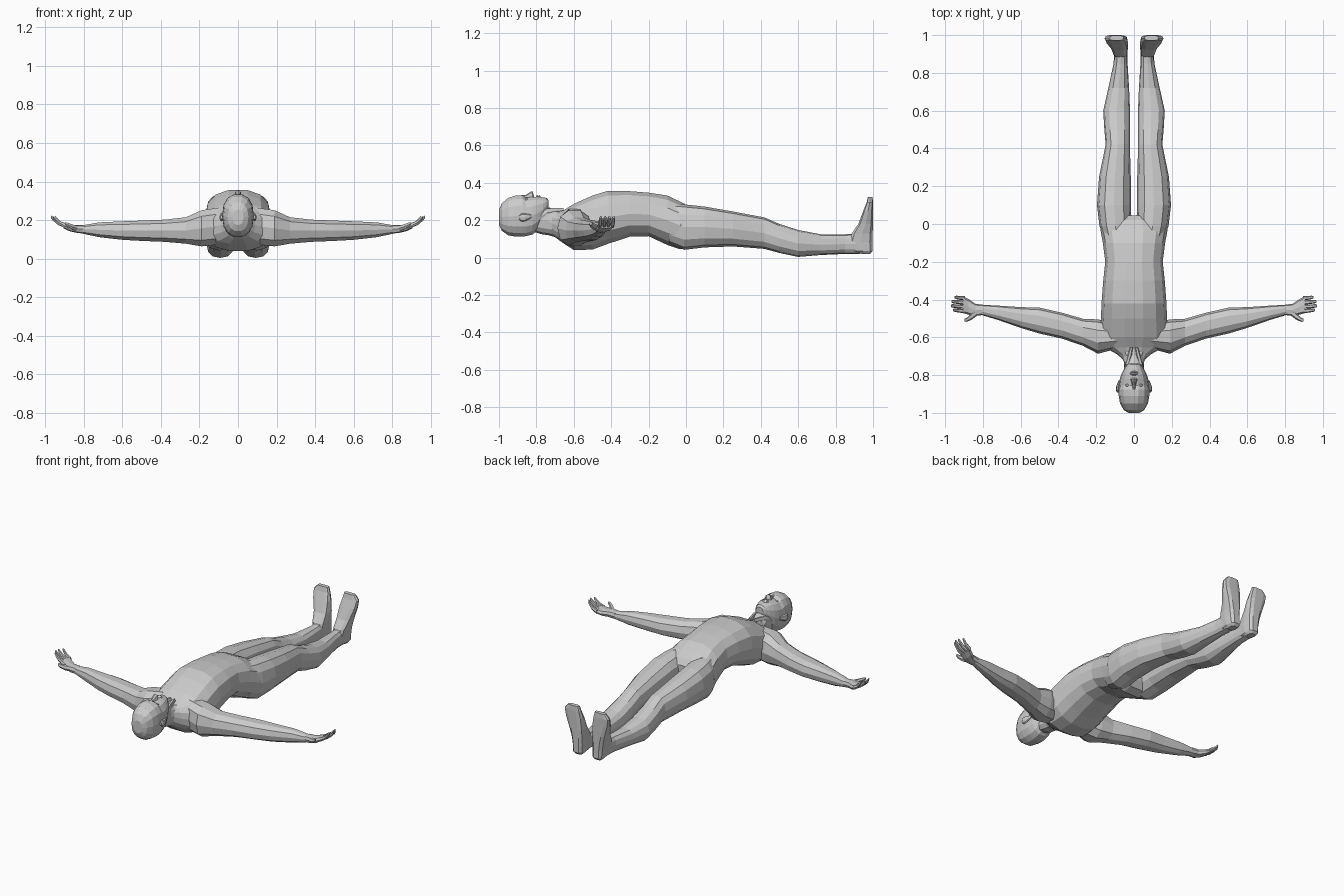
import bpy, bmesh, math


def loft(name, axis, sections, n=12, mirror=False, p=0.85):
    """Skin oval sections (t, a0, a1, b0, b1) stacked along an axis; a, b are the other two axes."""
    bm = bmesh.new()
    rings = []
    for t, a0, a1, b0, b1 in sections:
        ring = []
        for i in range(n):
            ang = 2 * math.pi * i / n
            c, s = math.cos(ang), math.sin(ang)
            co = [(a0 + a1) / 2 + math.copysign(abs(c) ** p, c) * (a1 - a0) / 2,
                  (b0 + b1) / 2 + math.copysign(abs(s) ** p, s) * (b1 - b0) / 2]
            co.insert(axis, t)
            ring.append(bm.verts.new(co))
        rings.append(ring)
    for r, q in zip(rings, rings[1:]):
        for i in range(n):
            j = (i + 1) % n
            bm.faces.new((r[i], r[j], q[j], q[i]))
    bm.faces.new(rings[0])
    bm.faces.new(rings[-1])
    bmesh.ops.recalc_face_normals(bm, faces=bm.faces)
    me = bpy.data.meshes.new(name)
    bm.to_mesh(me)
    bm.free()
    ob = bpy.data.objects.new(name, me)
    bpy.context.collection.objects.link(ob)
    if mirror:
        ob.modifiers.new("mirror", 'MIRROR').use_mirror_merge = False
    return ob


def sym(rows):
    """(y, half width, z0, z1) rows centred on x = 0."""
    return [(y, -w, w, z0, z1) for y, w, z0, z1 in rows]


def off(rows):
    """(y, centre x, half width, z0, z1) rows beside the centre line."""
    return [(y, c - w, c + w, z0, z1) for y, c, w, z0, z1 in rows]


# Torso, shoulders to crotch
loft("torso", 1, sym([
    (-0.72, .055, .125, .245), (-0.69, .09, .10, .245), (-0.655, .15, .075, .255),
    (-0.60, .18, .038, .29), (-0.50, .175, .04, .335), (-0.42, .172, .07, .36),
    (-0.30, .163, .11, .358), (-0.20, .152, .112, .35), (-0.10, .165, .065, .335),
    (-0.03, .178, .042, .302), (0.02, .15, .06, .275), (0.045, .08, .10, .24)]), n=14)

# Legs
loft("leg", 1, off([
    (-0.09, .09, .065, .075, .29), (-0.01, .098, .085, .042, .285), (0.10, .106, .09, .055, .273),
    (0.25, .101, .084, .06, .247), (0.42, .086, .064, .047, .215), (0.50, .089, .068, .025, .18),
    (0.60, .092, .071, .004, .148), (0.72, .081, .055, .014, .125), (0.85, .071, .037, .02, .125),
    (0.93, .069, .035, .02, .13)]), mirror=True)

# Feet point up, soles flat at the far end
loft("foot", 2, [
    (.02, .045, .09, .94, .985), (.035, .034, .103, .89, 1.0), (.085, .032, .108, .87, 1.0),
    (.13, .032, .115, .885, 1.0), (.18, .032, .128, .92, 1.0), (.25, .036, .15, .947, 1.0),
    (.295, .045, .156, .965, 1.0), (.325, .055, .13, .972, .998)], n=10, mirror=True, p=0.6)

# Arms
loft("arm", 0, [
    (.09, -.66, -.53, .07, .27), (.19, -.687, -.505, .06, .255), (.27, -.645, -.502, .075, .218),
    (.38, -.607, -.47, .085, .205), (.50, -.58, -.443, .09, .20), (.60, -.55, -.44, .096, .196),
    (.72, -.508, -.432, .11, .19), (.82, -.478, -.427, .132, .172)], n=10, mirror=True)

# Hands
loft("palm", 0, [
    (.80, -.482, -.427, .13, .175), (.84, -.487, -.422, .135, .175), (.875, -.48, -.398, .143, .178),
    (.905, -.472, -.383, .158, .188)], n=8, mirror=True, p=0.7)
loft("thumb", 0, [
    (.83, -.485, -.445, .14, .172), (.86, -.507, -.472, .15, .18), (.885, -.518, -.496, .165, .188),
    (.897, -.516, -.502, .175, .19)], n=6, mirror=True)
for k, tip in enumerate((.958, .97, .966, .95)):
    y = -.461 + .0225 * k
    mid = (.895 + tip) / 2
    loft(f"finger_{k + 1}", 0, [
        (.895, y - .011, y + .011, .158, .184), (mid, y - .008, y + .013, .173, .197),
        (tip - .008, y - .004, y + .014, .198, .217), (tip, y, y + .012, .21, .224)],
        n=6, mirror=True)

# Neck and its front muscles
loft("neck", 1, sym([
    (-.82, .05, .14, .27), (-.77, .052, .125, .275), (-.735, .052, .12, .27),
    (-.70, .065, .11, .255), (-.66, .10, .09, .25)]))
loft("neck_muscle", 1, off([
    (-.79, .046, .012, .19, .235), (-.74, .036, .012, .22, .266), (-.69, .022, .011, .235, .268),
    (-.655, .014, .008, .24, .268)]), n=6, mirror=True)

# Head, crown to chin
loft("head", 1, sym([
    (-1.0, .028, .175, .255), (-.985, .054, .142, .292), (-.95, .074, .117, .322),
    (-.91, .081, .11, .335), (-.875, .082, .11, .336), (-.855, .08, .113, .323),
    (-.82, .075, .122, .327), (-.795, .067, .145, .328), (-.765, .052, .19, .324),
    (-.745, .036, .235, .32), (-.735, .022, .27, .308)]), n=14)

# Face details
loft("nose", 1, sym([
    (-.88, .008, .31, .336), (-.855, .009, .30, .336), (-.832, .015, .30, .352),
    (-.822, .018, .30, .356), (-.814, .012, .30, .335)]), n=8)
loft("lips", 1, sym([
    (-.802, .012, .30, .328), (-.795, .022, .30, .335), (-.790, .026, .30, .331),
    (-.784, .021, .30, .335), (-.777, .010, .30, .327)]), n=8)
loft("eye", 1, off([
    (-.866, .031, .006, .298, .312), (-.858, .031, .014, .296, .319),
    (-.850, .031, .014, .296, .318), (-.843, .031, .006, .298, .31)]), n=8, mirror=True)
loft("ear", 1, off([
    (-.892, .084, .006, .205, .225), (-.88, .086, .01, .193, .236), (-.86, .084, .01, .195, .236),
    (-.835, .078, .007, .208, .232), (-.825, .075, .004, .215, .23)]), n=8, mirror=True)
